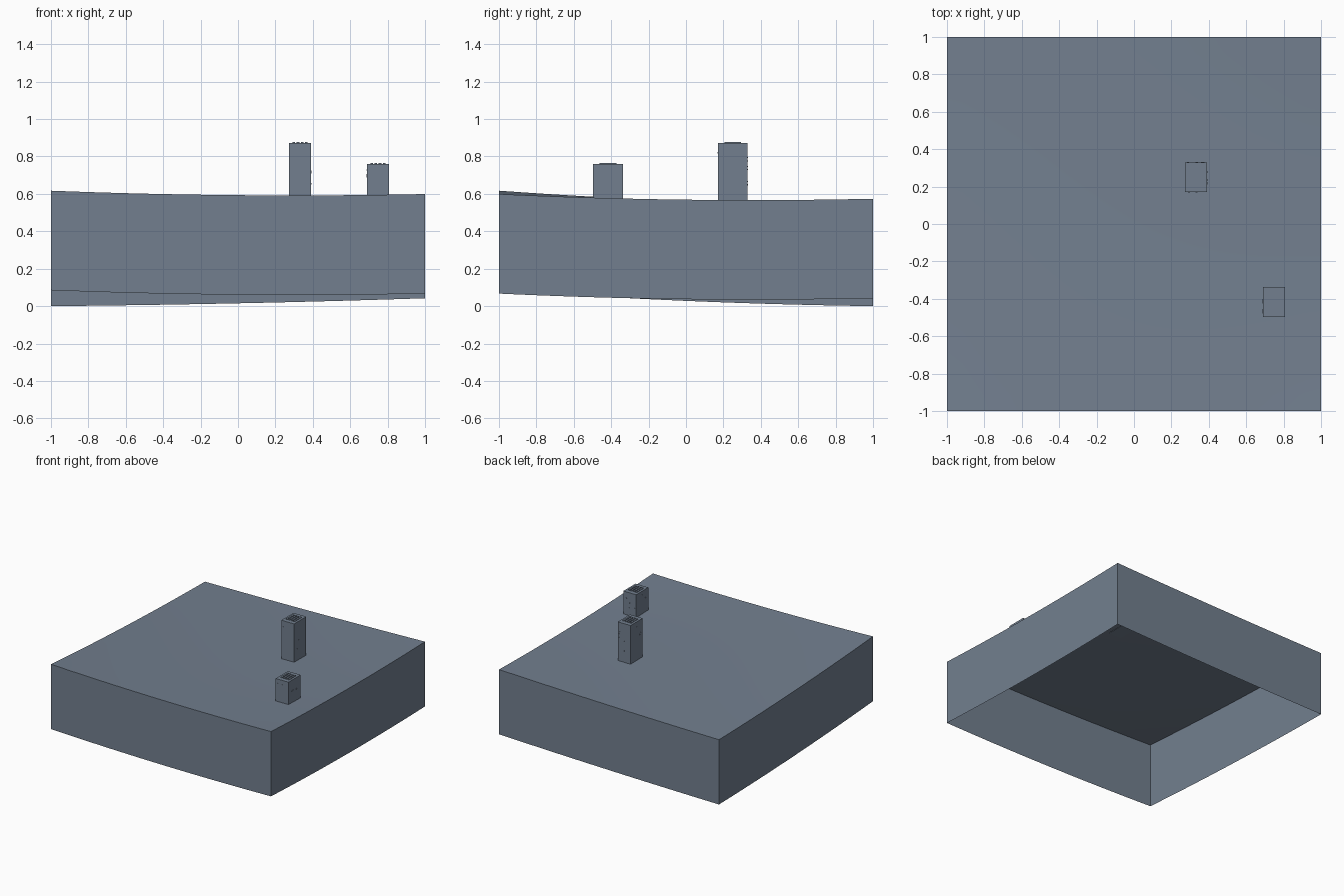
import bpy, bmesh, random

cube = bpy.data.objects.get("Cube")
if cube:
    bpy.data.objects.remove(cube, do_unlink=True)

slate = bpy.data.materials.new("slate_grey")
slate.use_nodes = True
colour = (0.17, 0.213, 0.275, 1)
slate.diffuse_color = colour
slate.node_tree.nodes["Principled BSDF"].inputs["Base Color"].default_value = colour

DEPTH = 0.532
SEGMENTS = 24


def finish(bm, name):
    mesh = bpy.data.meshes.new(name)
    bm.to_mesh(mesh)
    bm.free()
    mesh.materials.append(slate)
    obj = bpy.data.objects.new(name, mesh)
    bpy.context.collection.objects.link(obj)
    return obj


def bend(a, mid, b, t):
    """Quadratic through a, mid, b at t = -1, 0, 1."""
    return mid + (b - a) / 2 * t + ((a + b) / 2 - mid) * t * t


def ground(x, y):
    """Height of the lower rim, a gently warped sheet."""
    front = bend(0.085, 0.061, 0.067, x)
    middle = bend(0.028, 0.026, 0.037, x)
    back = bend(0.0, 0.015, 0.042, x)
    return bend(front, middle, back, y)


# Warped roof sheet with an open-bottomed skirt
bm = bmesh.new()
bmesh.ops.create_grid(bm, x_segments=SEGMENTS, y_segments=SEGMENTS, size=1)
for v in bm.verts:
    v.co.z = ground(v.co.x, v.co.y) + DEPTH
rim = [e for e in bm.edges if e.is_boundary]
skirt = bmesh.ops.extrude_edge_only(bm, edges=rim)["geom"]
for v in skirt:
    if isinstance(v, bmesh.types.BMVert):
        v.co.z -= DEPTH
bmesh.ops.recalc_face_normals(bm, faces=bm.faces)
bm.normal_update()
if max(bm.faces, key=lambda f: f.calc_center_median().z).normal.z < 0:
    bmesh.ops.reverse_faces(bm, faces=bm.faces)
roof = finish(bm, "roof_and_walls")
bpy.context.view_layer.objects.active = roof
roof.select_set(True)
bpy.ops.object.shade_smooth_by_angle()


def add_box(bm, low, high):
    verts = bmesh.ops.create_cube(bm, size=1)["verts"]
    for v in verts:
        for i in range(3):
            v.co[i] = low[i] if v.co[i] < 0 else high[i]


def chimney(name, cx, cy, top):
    hx, hy = 0.058, 0.079
    base = min(ground(cx + sx * hx, cy + sy * hy) for sx in (-1, 1) for sy in (-1, 1)) + DEPTH
    # Stack
    bm = bmesh.new()
    add_box(bm, (cx - hx, cy - hy, base), (cx + hx, cy + hy, top))
    finish(bm, name + "_stack")
    # Raised vent bars on top
    bm = bmesh.new()
    for i in range(4):
        x = cx + (i - 1.5) * 0.022
        add_box(bm, (x - 0.007, cy - 0.045, top - 0.002), (x + 0.007, cy + 0.045, top + 0.005))
    finish(bm, name + "_vent_bars")
    # Slightly proud bricks scattered on the sides
    bm = bmesh.new()
    rng = random.Random(3)
    for i in range(16):
        z = rng.uniform(base + 0.03, top - 0.02)
        t, side = rng.uniform(-0.8, 0.8), rng.choice((-1, 1))
        if i % 2:
            x, y, wx, wy = cx + side * hx, cy + t * hy, 0.002, 0.006
        else:
            x, y, wx, wy = cx + t * hx, cy + side * hy, 0.006, 0.002
        add_box(bm, (x - wx, y - wy, z - 0.003), (x + wx, y + wy, z + 0.003))
    finish(bm, name + "_bricks")


chimney("tall_chimney", 0.332, 0.25, 0.873)
chimney("short_chimney", 0.748, -0.417, 0.76)
